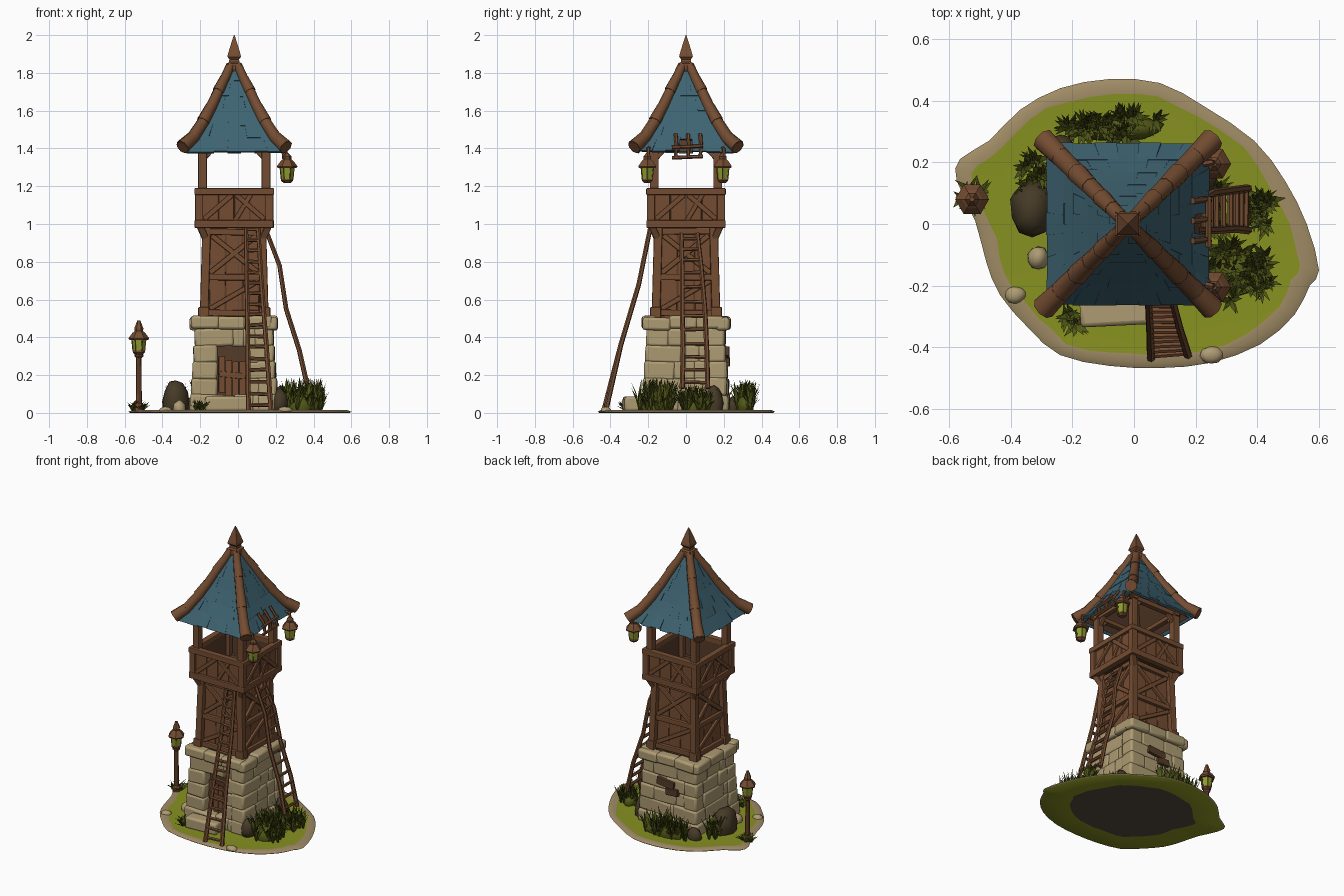
import bpy, bmesh, math, random
from mathutils import Vector, Matrix, Euler

if "Cube" in bpy.data.objects:
    bpy.data.objects.remove(bpy.data.objects["Cube"])
random.seed(4)
U = random.uniform

def mat(name, c):
    m = bpy.data.materials.new(name)
    m.diffuse_color = (*c, 1)
    m.use_nodes = True
    m.node_tree.nodes["Principled BSDF"].inputs["Base Color"].default_value = m.diffuse_color
    return m

WOOD = mat("brown wood", (.175, .073, .031))
DARK = mat("dark wood", (.09, .043, .022))
BLUE = mat("blue roof tile", (.048, .125, .165))
STONE = mat("pale stone", (.42, .33, .17))
SAND = mat("sand", (.35, .26, .13))
GRASS = mat("grass green", (.245, .285, .015))
LEAF = mat("dark leaf", (.085, .10, .009))
ROCK = mat("dark rock", (.062, .043, .02))
GLASS = mat("lantern glow", (.26, .34, .025))
SOIL = mat("grey soil", (.085, .066, .044))

# ---------- helpers ----------
I4 = Matrix.Identity(4)
CX = -.02
SIDES = [Matrix.Translation((CX, 0, 0)) @ Matrix.Rotation(k * math.pi / 2, 4, 'Z') for k in range(4)]

def finish(bm, name, mats, bevel=0, smooth=False):
    for v in bm.verts:
        v.co.z = max(v.co.z, 0 if name == "ground_island" else .008)
    bmesh.ops.recalc_face_normals(bm, faces=bm.faces)
    me = bpy.data.meshes.new(name)
    bm.to_mesh(me)
    bm.free()
    ob = bpy.data.objects.new(name, me)
    bpy.context.collection.objects.link(ob)
    for m in mats if isinstance(mats, list) else [mats]:
        me.materials.append(m)
    if bevel:
        b = ob.modifiers.new("soft edges", 'BEVEL')
        b.width, b.segments = bevel, 2
    if smooth:
        bpy.ops.object.select_all(action='DESELECT')
        ob.select_set(True)
        bpy.context.view_layer.objects.active = ob
        bpy.ops.object.shade_smooth_by_angle(angle=math.radians(50))
    return ob

def box(bm, c, s, M=I4, rot=(0, 0, 0)):
    bmesh.ops.create_cube(bm, size=1, matrix=M @ Matrix.Translation(c) @ Euler(rot).to_matrix().to_4x4()
                          @ Matrix.Diagonal((*s, 1)))

def beam(bm, a, b, w, d, M=I4):
    """square timber from a to b; d is its depth along local y"""
    a, b = Vector(a), Vector(b)
    z = (b - a).normalized()
    x = Vector((0, 1, 0)).cross(z).normalized()
    R = Matrix((x, z.cross(x), z)).transposed().to_4x4()
    bmesh.ops.create_cube(bm, size=1, matrix=M @ Matrix.Translation((a + b) / 2) @ R
                          @ Matrix.Diagonal((w, d, (b - a).length, 1)))

def rings(bm, loops):
    vs = [[bm.verts.new(p) for p in l] for l in loops]
    n = len(vs[0])
    for a, b in zip(vs, vs[1:]):
        for i in range(n):
            bm.faces.new((a[i], a[(i + 1) % n], b[(i + 1) % n], b[i]))
    bm.faces.new(vs[0][::-1])
    bm.faces.new(vs[-1])

def rod(bm, pts, r0, r1=None, sides=8, M=I4):
    pts = [M @ Vector(p) for p in pts]
    r1 = r0 if r1 is None else r1
    loops = []
    for i, p in enumerate(pts):
        t = (pts[min(i + 1, len(pts) - 1)] - pts[max(i - 1, 0)]).normalized()
        u = t.cross(Vector((.3, .9, .1))).normalized()
        v = t.cross(u)
        r = r0 + (r1 - r0) * i / (len(pts) - 1)
        loops.append([p + r * (u * math.cos(a) + v * math.sin(a))
                      for a in (2 * math.pi * k / sides for k in range(sides))])
    rings(bm, loops)

def lathe(bm, x, y, prof, sides=6, turn=0):
    rings(bm, [[(x + r * math.cos(turn + 2 * math.pi * k / sides), y + r * math.sin(turn + 2 * math.pi * k / sides), z)
                for k in range(sides)] for r, z in prof])

# ---------- ground island ----------
edge = [(.60, -.15), (.56, 0), (.49, .14), (.39, .27), (.23, .38), (.085, .457), (-.08, .47), (-.24, .44),
        (-.37, .37), (-.47, .27), (-.565, .21), (-.575, .14), (-.515, .01), (-.48, -.12), (-.435, -.23),
        (-.34, -.34), (-.24, -.425), (-.08, -.46), (.085, -.467), (.25, -.45), (.41, -.39), (.52, -.295), (.57, -.2)]
ring = []
for i, p in enumerate(edge):
    a, c, d = (Vector(edge[(i + k) % len(edge)]) for k in (-1, 1, 2))
    p = Vector(p)
    ring += [p, (9 * (p + c) - a - d) / 16]
jit = [U(-.015, .015) for _ in ring]
bm = bmesh.new()
rings(bm, [[(p.x * (s + j * w), p.y * (s + j * w), z) for p, j in zip(ring, jit)]
           for s, z, w in ((.68, .002, 1), (.985, 0, 0), (1, .006, 0), (.96, .016, .3), (.905, .014, 1), (.5, .016, 0))])
n = len(ring)
for i, f in enumerate(bm.faces):
    f.material_index = 2 if i == n * 5 else 1 if i < n or i >= n * 4 else 0
finish(bm, "ground_island", [SAND, GRASS, SOIL], smooth=True)

# ---------- rocks ----------
def rocks(name, m, items):
    bm = bmesh.new()
    for x, y, z, sx, sy, sz in items:
        g = bmesh.ops.create_icosphere(bm, subdivisions=2, radius=1)
        for v in g['verts']:
            v.co = Vector((x, y, z)) + Vector((v.co.x * sx, v.co.y * sy, v.co.z * sz)) * U(.9, 1.05)
    finish(bm, name, m, smooth=True)

rocks("dark_rocks", ROCK, [(-.33, .05, .06, .075, .10, .12), (.225, .15, .05, .05, .05, .10),
                           (.22, -.2, .05, .045, .05, .08), (-.24, .25, .03, .05, .04, .06)])
rocks("pale_rocks", STONE, [(-.385, -.23, .01, .035, .03, .025), (.25, -.425, .01, .04, .03, .025),
                            (-.31, -.11, .02, .035, .04, .05)])

# ---------- stone base: core, uneven courses, cap course, doorstep ----------
bm = bmesh.new()
box(bm, (CX, .03, .25), (.385, .33, .48))
for k, M in enumerate(SIDES):
    for c in range(5):
        z, h = .048 + c * .088, .096
        half = .228 - .006 * c
        cuts = [-half, -.06 + U(-.08, .08), .06 + U(-.03, .06), half - .035]
        if k == 0 and 0 < c < 4:
            cuts = [-half, -.095, .075, half - .035]
        for i in range(3):
            if k == 0 and i == 1 and 0 < c < 4:
                continue
            a, b = cuts[i], cuts[i + 1]
            box(bm, ((a + b) / 2, -half + .05 + U(-.005, .005), z), (b - a + .012, .1, h + U(-.004, .006)),
                M, (U(-.04, .04), U(-.05, .05), U(-.03, .03)))
    for i in range(3):
        box(bm, (-.155 + i * .14, -.195, .475 + U(-.006, .006)), (.15, .075 + U(-.01, .01), .068), M,
            (0, U(-.04, .04), U(-.03, .03)))
box(bm, (-.06, -.285, .045), (.23, .09, .085), rot=(0, 0, .05))
finish(bm, "stone_base", STONE, .014, True)

# ---------- doorway and back hatch ----------
bm = bmesh.new()
box(bm, (-.03, -.14, .24), (.19, .01, .32))
finish(bm, "doorway_shadow", DARK)
bm = bmesh.new()
for i in range(4):
    box(bm, (-.085 + i * .036, -.165, .185 + U(-.02, .02)), (.034, .016, .19))
box(bm, (-.03, -.176, .2), (.14, .012, .03), rot=(0, .1, 0))
finish(bm, "door_planks", WOOD, .003)
bm = bmesh.new()
box(bm, (-.02, -.215, .32), (.13, .03, .05), SIDES[2], (0, .12, 0))
box(bm, (.03, -.217, .27), (.09, .03, .045), SIDES[2], (0, -.08, 0))
finish(bm, "back_hatch_planks", DARK, .004)

# ---------- timber shaft ----------
bm = bmesh.new()
lathe(bm, CX, 0, [(.15 * 1.414, .48), (.138 * 1.414, .985)], 4, math.pi / 4)
finish(bm, "shaft_panels", DARK)
bm = bmesh.new()
for M in SIDES:
    beam(bm, (-.16, -.16, .5), (-.146, -.146, 1.0), .045, .045, M)
    box(bm, (-.161, -.161, .53), (.058, .058, .06), M, (0, 0, U(-.1, .1)))
    for z, y in ((.53, -.158), (.72, -.154), (.96, -.147)):
        beam(bm, (-.15, y, z), (.15, y, z + U(-.01, .01)), .034, .03, M)
    for x in (-.09, 0, .09):     # vertical wall boards
        beam(bm, (x, -.147, .5), (x * .95, -.135, .99), .084, .012, M)
    beam(bm, (-.13, -.153, .74), (.12, -.148, .94), .028, .022, M)
    beam(bm, (.13, -.151, .74), (-.12, -.146, .94), .028, .022, M)
    beam(bm, (-.13, -.157, .55), (.13, -.154, .70), .026, .02, M)
    beam(bm, (-.15, -.15, .92), (-.185, -.185, 1.0), .035, .035, M)   # corner knee
finish(bm, "shaft_timbers", WOOD, .006)

# ---------- lookout balcony ----------
bm = bmesh.new()
box(bm, (CX, 0, 1.0), (.37, .37, .02))
for M in SIDES:
    box(bm, (0, -.181, 1.09), (.36, .014, .17), M)
finish(bm, "balcony_panels", DARK, .002)
bm = bmesh.new()
for M in SIDES:
    beam(bm, (-.208, -.19, 1.0), (.208, -.19, 1.0), .042, .04, M)
    beam(bm, (-.21, -.19, 1.172), (.21, -.19, 1.172), .036, .042, M)
    beam(bm, (-.186, -.186, .985), (-.186, -.186, 1.185), .043, .043, M)
    for x in (-.125, -.042, .042, .125):
        beam(bm, (x, -.188, 1.01), (x, -.188, 1.16), .08, .01, M)
    for s in (-1, 1):
        beam(bm, (s * .16, -.194, 1.025), (s * .01, -.194, 1.155), .026, .02, M)
    beam(bm, (0, -.194, 1.01), (.09, -.194, 1.16), .024, .016, M)
    beam(bm, (-.168, -.168, 1.0), (-.168, -.168, 1.41), .046, .046, M)   # roof post
    beam(bm, (-.2, -.168, 1.405), (.2, -.168, 1.405), .03, .035, M)       # wall plate
    for s in (-1, 1):
        beam(bm, (s * .165, -.168, 1.34), (s * .11, -.168, 1.4), .024, .026, M)
finish(bm, "balcony_timbers", WOOD, .007)

# ---------- roof: wooden lining, tiles, hip beams, finial ----------
prof = [(.252, 1.39), (.207, 1.455), (.165, 1.525), (.126, 1.60), (.088, 1.68), (.05, 1.76), (.015, 1.83)]
bm = bmesh.new()
lathe(bm, CX, 0, [(max(w - .02, .004) * 1.414, z - .008) for w, z in prof], 4, math.pi / 4)
bm.faces.ensure_lookup_table()
bmesh.ops.delete(bm, geom=[bm.faces[-2]], context='FACES_ONLY')
finish(bm, "roof_underside", DARK)
bm = bmesh.new()
for k, M in enumerate(SIDES):
    for c, ((w0, z0), (w1, z1)) in enumerate(zip(prof, prof[1:])):
        nt = max(2, 7 - c)
        for i in range(nt):
            fa, fb = -1 + 2 * i / nt, -1 + 2 * (i + 1) / nt
            if k == 1 and c == 0 and i == 3:
                continue                       # broken gap over the right side
            lift, dz = U(.009, .013), U(-.010, .002)
            top = [(fa * w1, -w1 - .002, z1 + .012), (fb * w1, -w1 - .002, z1 + .012)]
            bot = [(fb * w0, -w0 - lift, z0 + dz), (fa * w0, -w0 - lift, z0 + dz)]
            outer = [bm.verts.new(M @ Vector(p)) for p in top + bot]
            inner = [bm.verts.new(M @ (Vector(p) + Vector((0, .012, -.007)))) for p in top + bot]
            bm.faces.new(outer)
            bm.faces.new(inner[::-1])
            for j in range(4):
                bm.faces.new((outer[j], inner[j], inner[(j + 1) % 4], outer[(j + 1) % 4]))
finish(bm, "roof_tiles", BLUE)
bm = bmesh.new()
hip = [(.274, 1.405), (.22, 1.455), (.165, 1.54), (.122, 1.62), (.085, 1.70), (.05, 1.77), (.02, 1.84)]
for M in SIDES:
    rod(bm, [(-w, -w, z) for w, z in hip], .036, .024, 8, M)
    for i in (1, 3, 5):                         # overlapping sleeves on the hips
        (wa, za), (wb, zb) = hip[i - 1], hip[i]
        rod(bm, [(-wa, -wa, za + .003), (-wb, -wb, zb + .003)], .041 - .002 * i, .036 - .002 * i, 8, M)
finish(bm, "roof_hip_beams", WOOD, smooth=True)
bm = bmesh.new()
lathe(bm, CX, 0, [(r * 1.3, z) for r, z in ((.03, 1.79), (.043, 1.82), (.043, 1.85), (.03, 1.857), (.028, 1.872),
                  (.039, 1.885), (.036, 1.9), (.018, 1.955), (.002, 2.0))], 4, math.pi / 4)
finish(bm, "roof_finial", WOOD)
bm = bmesh.new()
for x in (-.055, .01, .075):                    # exposed battens over the gap
    rod(bm, [(x, -.21, 1.475), (x + .005, -.25, 1.42), (x, -.265, 1.35)], .011, .009, 6, SIDES[1])
for z, y in ((1.35, -.262), (1.405, -.262)):
    rod(bm, [(-.075, y, z), (.09, y, z + .008)], .01, .01, 6, SIDES[1])
finish(bm, "broken_battens", WOOD)

# ---------- ladders ----------
def ladder(name, left, right, count):
    bm = bmesh.new()
    def at(path, t):
        i = min(int(t * (len(path) - 1)), len(path) - 2)
        return Vector(path[i]).lerp(Vector(path[i + 1]), t * (len(path) - 1) - i)
    for p in (left, right):
        rod(bm, p, .014, .012, 6)
    for i in range(count):
        t = (i + .5) / count
        rod(bm, [at(left, t), at(right, t + U(-.006, .006))], .01, .01, 6)
    finish(bm, name, WOOD, smooth=True)

ladder("front_ladder", [(.055, -.435, .01), (.052, -.345, .36), (.047, -.25, .68), (.042, -.185, 1.0)],
       [(.175, -.425, .01), (.15, -.345, .36), (.125, -.25, .68), (.105, -.185, 1.0)], 17)
side = [(.37, .13), (.325, .33), (.255, .55), (.22, .78), (.155, .95)]
ladder("side_ladder", [(x, y, z) for (x, z), y in zip(side, (-.02, -.015, -.02, -.02, -.025))],
       [(x, y, z) for (x, z), y in zip(side, (.115, .11, .10, .08, .06))], 12)

# ---------- lanterns ----------
def lantern(name, x, y, z, spike):
    bm = bmesh.new()
    lathe(bm, x, y, [(.018, z - .018), (.032, z - .006), (.032, z + .004)])
    lathe(bm, x, y, [(.05, z + .062), (.055, z + .07), (.034, z + .098), (.022, z + .108), (.024, z + .122), (.008, z + spike)])
    for k in range(6):
        c, s = math.cos(k * math.pi / 3), math.sin(k * math.pi / 3)
        rod(bm, [(x + .03 * c, y + .03 * s, z), (x + .037 * c, y + .037 * s, z + .066)], .0035, .0035, 4)
    finish(bm, name + "_frame", WOOD)
    bm = bmesh.new()
    lathe(bm, x, y, [(.03, z), (.037, z + .064)])
    finish(bm, name + "_glass", GLASS)

lantern("front_lantern", .26, -.205, 1.235, .14)
lantern("back_lantern", .26, .195, 1.235, .14)
lantern("post_lantern", -.525, .08, .325, .165)
bm = bmesh.new()
for s in (-1, 1):
    rod(bm, [(.13, s * .17, 1.38), (.2, s * .19, 1.405), (.25, s * .2, 1.4), (.26, s * .2, 1.355)], .012, .009, 6)
finish(bm, "lantern_brackets", WOOD, smooth=True)
bm = bmesh.new()
lathe(bm, -.525, .08, [(.026, .005), (.024, .04), (.016, .05), (.014, .29), (.024, .3), (.024, .31)], 8)
finish(bm, "lamp_post", WOOD)

# ---------- plants ----------
bm = bmesh.new()
zones = [(-.05, .315, .17, .045, 24, .14), (.34, -.16, .10, .10, 24, .15), (.40, .05, .05, .08, 12, .12),
         (.25, .02, .04, .12, 8, .11), (-.33, .15, .035, .06, 8, .13), (-.53, .09, .03, .03, 4, .05), (-.2, -.3, .03, .03, 3, .05)]
for cx, cy, rx, ry, count, h in zones:
    for _ in range(count):
        a, q = U(0, 6.283), math.sqrt(U(0, 1))
        base = Vector((cx + rx * q * math.cos(a), cy + ry * q * math.sin(a), .01))
        for _ in range(14):
            b, L, out = U(0, 6.283), h * U(.45, 1.2), U(.02, .06)
            d, w = Vector((math.cos(b), math.sin(b), 0)), Vector((-math.sin(b), math.cos(b), 0)) * U(.006, .010)
            m = base + d * out * .4 + Vector((0, 0, L * .6))
            v = [bm.verts.new(p) for p in (base - w * .6, base + w * .6, m + w, m - w, base + d * out + Vector((0, 0, L)))]
            bm.faces.new(v[:4])
            bm.faces.new((v[3], v[2], v[4]))
finish(bm, "leafy_plants", LEAF)
rocks("bush_cores", LEAF, [(-.05, .31, .03, .15, .045, .07), (.33, -.16, .03, .08, .08, .08), (.38, .05, .03, .04, .06, .05)])
